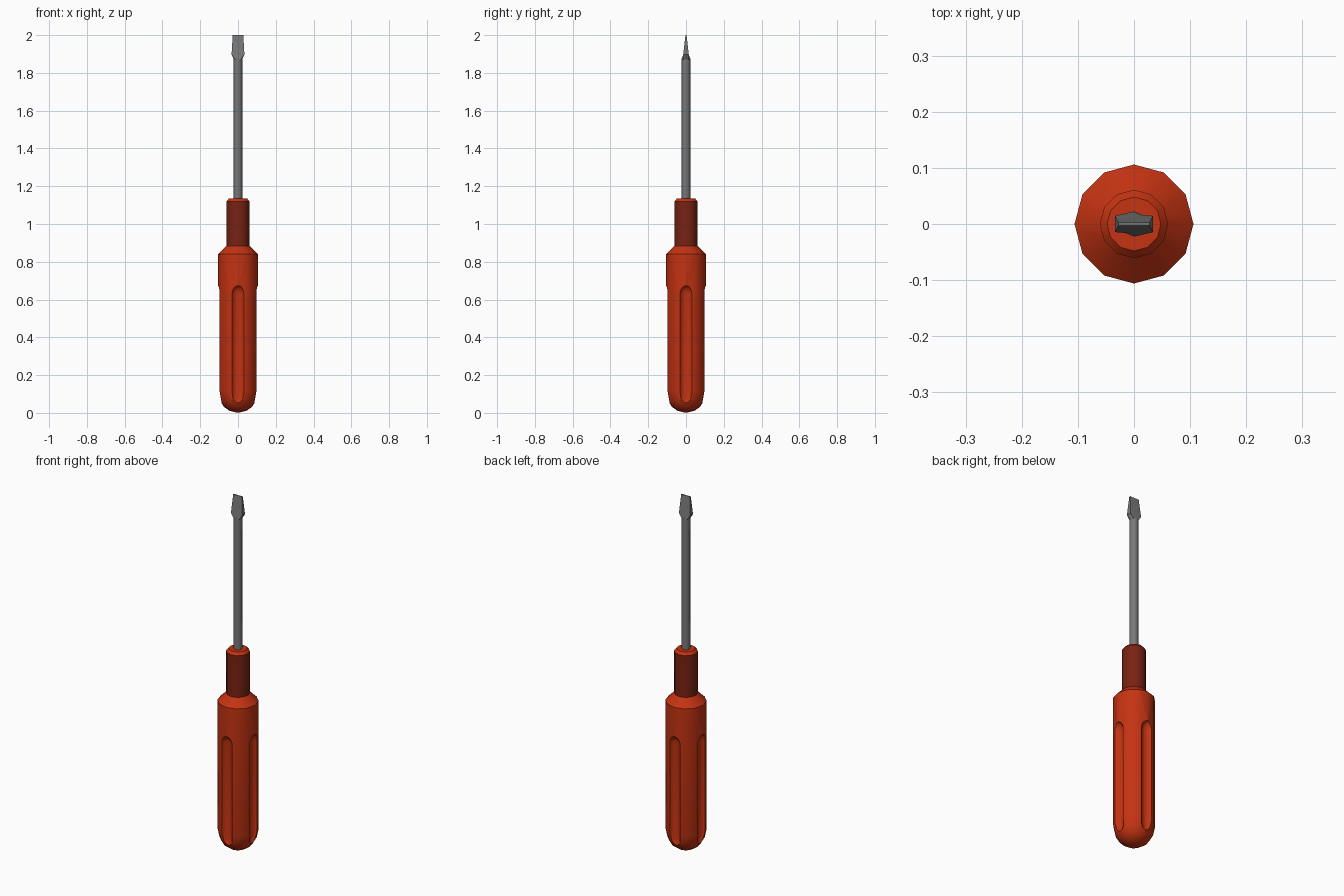
import bpy, bmesh, math
from mathutils import Matrix

if "Cube" in bpy.data.objects:
    bpy.data.objects.remove(bpy.data.objects["Cube"])


def material(name, rgb):
    m = bpy.data.materials.new(name)
    m.diffuse_color = (*rgb, 1)
    m.use_nodes = True
    m.node_tree.nodes["Principled BSDF"].inputs["Base Color"].default_value = m.diffuse_color
    return m


RED = material("red_plastic", (0.55, 0.033, 0.006))
DARK_RED = material("dark_red_plastic", (0.19, 0.016, 0.006))
STEEL = material("grey_steel", (0.19, 0.19, 0.19))


def loft(name, rings, mats):
    """Skin a list of equally sized vertex rings and cap both ends."""
    bm = bmesh.new()
    rows = [[bm.verts.new(p) for p in ring] for ring in rings]
    n = len(rows[0])
    for a, b in zip(rows, rows[1:]):
        for i in range(n):
            j = (i + 1) % n
            bm.faces.new((a[i], a[j], b[j], b[i]))
    bm.faces.new(rows[0][::-1])
    bm.faces.new(rows[-1])
    bmesh.ops.recalc_face_normals(bm, faces=bm.faces)
    me = bpy.data.meshes.new(name)
    bm.to_mesh(me)
    bm.free()
    for m in mats:
        me.materials.append(m)
    ob = bpy.data.objects.new(name, me)
    bpy.context.collection.objects.link(ob)
    return ob


def circle(r, z, n):
    return [(r * math.cos(2 * math.pi * i / n), r * math.sin(2 * math.pi * i / n), z)
            for i in range(n)]


def turned(name, profile, n, mats):
    return loft(name, [circle(r, z, n) for r, z in profile], mats)


def smooth(ob, angle):
    bpy.ops.object.select_all(action='DESELECT')
    ob.select_set(True)
    bpy.context.view_layer.objects.active = ob
    bpy.ops.object.shade_smooth_by_angle(angle=math.radians(angle))


# Handle body with a rounded butt and chamfered shoulder
handle = turned("handle", [(0.012, 0.003), (0.045, 0.011), (0.075, 0.032), (0.096, 0.068),
                           (0.106, 0.115), (0.106, 0.84), (0.06, 0.885)], 12, [RED])

# Four finger flutes cut with round-ended rods
R, low, high, end = 0.035, 0.085, 0.63, 0.045
ends = [(R * math.cos(math.radians(a)), end * math.sin(math.radians(a))) for a in (0, 22, 45, 67, 88)]
rod = [(r, low - h) for r, h in reversed(ends)] + [(r, high + h) for r, h in ends]
for k in range(4):
    cutter = turned("flute_cutter", rod, 16, [RED])
    cutter.data.transform(Matrix.Rotation(k * math.pi / 2, 4, 'Z') @ Matrix.Translation((0.1117, 0, 0)))
    mod = handle.modifiers.new("flute", 'BOOLEAN')
    mod.operation, mod.solver, mod.object = 'DIFFERENCE', 'EXACT', cutter
    bpy.context.view_layer.objects.active = handle
    bpy.ops.object.modifier_apply(modifier=mod.name)
    bpy.data.objects.remove(cutter)
smooth(handle, 32)

# Collar: dark sides, bright bevelled rim
collar = turned("collar", [(0.061, 0.88), (0.061, 1.12), (0.048, 1.135)], 12, [RED, DARK_RED])
for f in collar.data.polygons:
    f.material_index = 1 if abs(f.normal.z) < 0.1 else 0
smooth(collar, 32)

# Shaft
shaft = turned("shaft", [(0.0225, 1.12), (0.0225, 1.875)], 8, [STEEL])
smooth(shaft, 50)


# Flat blade, flaring from the octagonal shaft then tapering to the edge
def blade_ring(w, d, z):
    def sign(v):
        return 0 if abs(v) < 0.01 else math.copysign(1, v)
    return [(w * sign(x), d * sign(y), z) for x, y, _ in circle(1, 0, 8)]


blade = loft("blade", [circle(0.0225, 1.872, 8), blade_ring(0.034, 0.0145, 1.897),
                       blade_ring(0.028, 0.003, 2.0)], [STEEL])
smooth(blade, 20)
